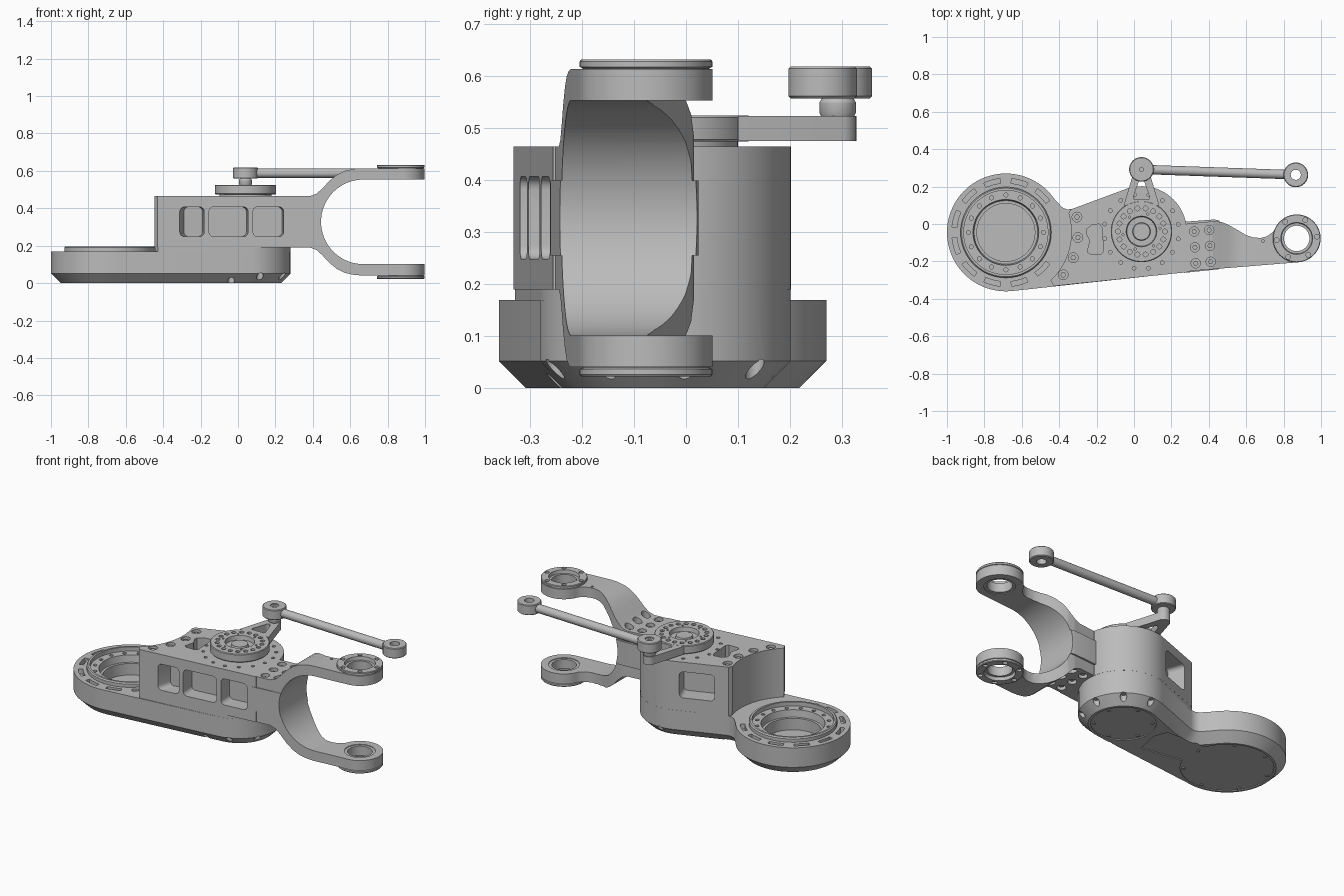
import bpy, bmesh
from math import radians, sin, cos, pi
from mathutils import Matrix, Vector

cube = bpy.data.objects.get("Cube")
if cube:
    bpy.data.objects.remove(cube, do_unlink=True)

grey = bpy.data.materials.new("machined_grey")
grey.use_nodes = True
COLOUR = (0.5, 0.5, 0.5, 1)
grey.diffuse_color = COLOUR
grey.node_tree.nodes["Principled BSDF"].inputs["Base Color"].default_value = COLOUR

BIG, HUB, TIP = (-0.685, -0.045), (0.04, -0.04), (0.87, -0.077)
PIN, FAR = (0.04, 0.292), (0.865, 0.263)
SLOPE = radians(6)


def polar(c, r, deg):
    return (c[0] + r * cos(radians(deg)), c[1] + r * sin(radians(deg)))


def arc(c, r, a, b, n=24):
    return [polar(c, r, a + (b - a) * i / n) for i in range(n + 1)]


def circle(c, r, n=32):
    return [polar(c, r, 360 * i / n) for i in range(n)]


def prism(bm, pts, z0, z1, matrix=None, chamfer=0):
    """Extrude an outline; optionally chamfer its lower rim."""
    lo = [bm.verts.new((x, y, z0)) for x, y in pts]
    hi = [bm.verts.new((x, y, z1)) for x, y in pts]
    n = len(pts)
    faces = [bm.faces.new(lo), bm.faces.new(hi)]
    faces += [bm.faces.new((lo[i], lo[(i + 1) % n], hi[(i + 1) % n], hi[i])) for i in range(n)]
    bmesh.ops.recalc_face_normals(bm, faces=faces)
    if matrix:
        bmesh.ops.transform(bm, matrix=matrix, verts=lo + hi)
    if chamfer:
        bmesh.ops.bevel(bm, geom=list(faces[0].edges), offset=chamfer, segments=1,
                        affect='EDGES', clamp_overlap=False)
    return lo, hi


def finish(bm, name):
    mesh = bpy.data.meshes.new(name)
    bm.to_mesh(mesh)
    bm.free()
    mesh.materials.append(grey)
    ob = bpy.data.objects.new(name, mesh)
    bpy.context.collection.objects.link(ob)
    return ob


def part(name, pts, z0, z1, **kw):
    bm = bmesh.new()
    prism(bm, pts, z0, z1, **kw)
    return finish(bm, name)


def lathe(name, profile, c):
    """Revolve a closed (radius, height) profile around a vertical axis."""
    bm = bmesh.new()
    n, k = 48, len(profile)
    rings = [[bm.verts.new((*polar(c, r, 360 * i / n), z)) for r, z in profile] for i in range(n)]
    for i in range(n):
        a, b = rings[i], rings[(i + 1) % n]
        for j in range(k):
            bm.faces.new((a[j], b[j], b[(j + 1) % k], a[(j + 1) % k]))
    bmesh.ops.remove_doubles(bm, verts=bm.verts, dist=1e-5)
    bmesh.ops.recalc_face_normals(bm, faces=bm.faces)
    return finish(bm, name)


def boolean(ob, bm, operation='DIFFERENCE'):
    cutter = finish(bm, "cutter")
    mod = ob.modifiers.new("cut", 'BOOLEAN')
    mod.operation, mod.solver, mod.object = operation, 'EXACT', cutter
    bpy.context.view_layer.objects.active = ob
    bpy.ops.object.modifier_apply(modifier=mod.name)
    bpy.data.objects.remove(cutter, do_unlink=True)


def drill(ob, centres, r, z0, z1, n=16):
    bm = bmesh.new()
    for c in centres:
        prism(bm, circle(c, r, n), z0, z1)
    boolean(ob, bm)


def bolt_ring(c, r, count, start=0):
    return [polar(c, r, start + 360 * i / count) for i in range(count)]


def rounded(w, h, r=0.025):
    return [p for i, (sx, sy) in enumerate(((1, 1), (-1, 1), (-1, -1), (1, -1)))
            for p in arc((sx * (w / 2 - r), sy * (h / 2 - r)), r, 90 * i, 90 * i + 90, 5)]


# Lower housing with chamfered underside
neck = [(-0.33, 0.08), (-0.36, 0.078), (-0.385, 0.09)]
base = part("base_housing", arc(HUB, 0.242, -84, 110) + neck + arc(BIG, 0.315, 35, 276, 48),
            0, 0.17, chamfer=0.052)
drill(base, [BIG], 0.24, 0.06, 0.3, 48)
slots = bmesh.new()
for i in range(10):
    a = 45 + 30 * i
    prism(slots, arc(BIG, 0.289, a - 9, a + 9, 8) + arc(BIG, 0.264, a + 9, a - 9, 8), 0.14, 0.2)
boolean(base, slots)
drill(base, [polar(HUB, 0.225, a) for a in (-110, -70, -30, 10, 50, 90)], 0.018, -0.1, 0.055)

# Shallow cover recesses and their screws under the housing
covers = bmesh.new()
prism(covers, circle(HUB, 0.175, 40), -0.05, 0.005)
prism(covers, arc(BIG, 0.25, 22, 338, 40) + [(-0.2, -0.18), (-0.17, -0.04), (-0.2, 0.04)], -0.05, 0.005)
boolean(base, covers)
screws = bmesh.new()
for c in bolt_ring(HUB, 0.155, 6, 20) + bolt_ring(BIG, 0.232, 7, 60):
    prism(screws, circle(c, 0.01, 12), 0.001, 0.02)
finish(screws, "cover_screws")

# Large bearing ring
ring = lathe("bearing_ring", [(0.243, 0.05), (0.243, 0.19), (0.237, 0.197), (0.225, 0.197),
                              (0.225, 0.172), (0.176, 0.172), (0.17, 0.13), (0.155, 0.13),
                              (0.155, 0.05)], BIG)
drill(ring, bolt_ring(BIG, 0.2, 16), 0.011, 0.15, 0.2, 12)

# Upper block, with a thin joint line above the housing
side = [(-0.43, -0.332), (0.3, -0.256), (0.281, 0)]
outline = side + arc(HUB, 0.242, 10, 110) + [(-0.34, 0.077)] + arc(BIG, 0.35, 17, -47)
part("joint_layer", [(x * 0.997, y * 0.997) for x, y in outline[3:] + [(-0.43, -0.33)]
                     + arc(HUB, 0.242, -84, 0)], 0.16, 0.19)
block = part("upper_block", outline, 0.19, 0.465)
for x, w, taper in ((-0.265, 0.17, 0.07), (-0.053, 0.215, 0.01), (0.16, 0.17, 0.01)):
    bm = bmesh.new()
    place = Matrix.Translation((x, -0.283 + 0.104 * (x - 0.04), 0.328)) \
        @ Matrix.Rotation(SLOPE, 4, 'Z') @ Matrix.Rotation(pi / 2, 4, 'X')
    lo, hi = prism(bm, rounded(w, 0.158), -0.09, 0.1, matrix=place)
    for v in lo:
        if v.co.x < x:
            v.co.x += taper
    boolean(block, bm)
back = bmesh.new()
prism(back, rounded(0.2, 0.158), -0.1, 0.08, matrix=Matrix.Translation((-0.17, 0.138, 0.328))
      @ Matrix.Rotation(radians(20.5), 4, 'Z') @ Matrix.Rotation(-pi / 2, 4, 'X'))
boolean(block, back)
well = bmesh.new()
prism(well, [(-0.25, -0.15), (-0.235, -0.16), (-0.175, -0.16), (-0.163, -0.145), (-0.172, -0.02),
             (-0.185, 0), (-0.225, -0.005), (-0.255, -0.03), (-0.255, -0.05), (-0.235, -0.09)], 0.3, 0.6)
boolean(block, well)
corners = [(-0.305, 0.037), (-0.3, -0.072), (-0.325, -0.18), (-0.378, -0.272)]
drill(block, corners, 0.026, 0.44, 0.5, 20)
drill(block, bolt_ring(HUB, 0.2, 16, 11), 0.01, 0.45, 0.5, 12)
bolts = bmesh.new()
for c in corners:
    prism(bolts, circle(c, 0.015, 6), 0.43, 0.455)
finish(bolts, "block_bolts")

# Fork: side profile intersected with the plan outline
MID = 0.3275
bow = (0.67, MID)
curve = [(0.26, 0.465), (0.385, 0.465), (0.42, 0.478), (0.45, 0.505), (0.49, 0.548),
         (0.53, 0.58), (0.57, 0.6), (0.62, 0.611), (0.66, 0.614), (1.1, 0.614)]
mirrored = [(x, 2 * MID - z) for x, z in reversed(curve)]
opening = [(1.2, MID - 0.226)] + arc(bow, 0.226, 270, 90, 36) + [(1.2, MID + 0.226)]
profile = mirrored + curve + [(1.1, MID + 0.226)] + opening[-2:0:-1] + [(1.1, MID - 0.226)]
upright = Matrix.Rotation(pi / 2, 4, 'X')
fork = part("fork", profile, -0.5, 0.5, matrix=upright)
rear = [(0.74, -0.045), (0.71, -0.066), (0.68, -0.074), (0.64, -0.073), (0.6, -0.06),
        (0.55, -0.03), (0.5, -0.002), (0.47, 0.01), (0.43, 0.015), (0.27, 0)]
plan = bmesh.new()
prism(plan, [(0.27, -0.254)] + arc(TIP, 0.128, -84, 160, 36) + rear, -0.2, 1)
boolean(fork, plan, 'INTERSECT')
drill(fork, [TIP], 0.085, -0.2, 1, 40)
grid = [(0.322 + 0.004 * i + 0.08 * j, -0.04 - 0.085 * i + 0.008 * j) for i in range(3) for j in range(2)]
drill(fork, grid, 0.025, 0.435, 0.7, 20)
drill(fork, grid, 0.025, 0, 0.22, 20)
drill(fork, [(0.69, -0.09)], 0.007, 0.59, 0.7, 10)
studs = bmesh.new()
for c in grid:
    for z in (0.43, 0.2):
        prism(studs, circle(c, 0.014, 6), z, z + 0.02)
finish(studs, "fork_bolts")

# Web joining the fork to the block
web = part("fork_web", [(0.27, -0.261), (0.5, -0.237), (0.5, 0.004), (0.46, 0.018),
                        (0.43, 0.024), (0.27, 0.012)], 0.255, 0.4)
hollow = bmesh.new()
prism(hollow, opening, -0.5, 0.5, matrix=upright)
boolean(web, hollow)

# Fork bearing caps, mirrored above and below
for label, s in (("upper", 1), ("lower", -1)):
    cap = lathe(label + "_fork_cap", [(r, MID + s * z) for r, z in (
        (0.086, 0.23), (0.086, 0.282), (0.122, 0.282), (0.122, 0.288), (0.128, 0.291),
        (0.128, 0.301), (0.125, 0.305), (0.085, 0.305), (0.082, 0.285), (0.068, 0.285),
        (0.068, 0.23))], TIP)
    ends = sorted((MID + s * 0.293, MID + s * 0.35))
    drill(cap, bolt_ring(TIP, 0.108, 6, 5), 0.013, *ends, 14)

# Rotating hub and its crank arm
hub = lathe("hub_disc", [(0, 0.46), (0.14, 0.46), (0.14, 0.475), (0.16, 0.475), (0.164, 0.479),
                         (0.164, 0.521), (0.16, 0.525), (0.082, 0.525), (0.078, 0.5),
                         (0.048, 0.5), (0.045, 0.515), (0, 0.515)], HUB)
drill(hub, bolt_ring(HUB, 0.125, 18), 0.013, 0.5, 0.6, 12)
drill(hub, bolt_ring(HUB, 0.1, 6, 10), 0.006, 0.51, 0.6, 8)
arm = part("crank_arm", [(-0.055, 0.1), (0.135, 0.1)] + arc(PIN, 0.036, 18, 162, 12), 0.476, 0.524)
gap = bmesh.new()
prism(gap, [(0, 0.132), (0.08, 0.132), (0.084, 0.142), (0.053, 0.232), (0.04, 0.243),
            (0.027, 0.232), (-0.004, 0.142)], 0.4, 0.6)
boolean(arm, gap)

# Pin and push rod with an eye at each end
lathe("crank_pin", [(0, 0.52), (0.03, 0.52), (0.035, 0.53), (0.035, 0.55), (0.028, 0.562), (0, 0.562)], PIN)
for label, c, bore in (("near", PIN, 0.024), ("far", FAR, 0.027)):
    lathe(label + "_rod_eye", [(bore, 0.558), (0.062, 0.558), (0.066, 0.562), (0.066, 0.615),
                               (0.062, 0.619), (bore, 0.619)], c)
lathe("pin_head", [(0, 0.555), (0.024, 0.555), (0.024, 0.612), (0.01, 0.612), (0.01, 0.6), (0, 0.6)], PIN)
a, b = Vector((*PIN, 0.588)), Vector((*FAR, 0.588))
aim = (b - a).to_track_quat('Z', 'Y').to_matrix().to_4x4()
part("push_rod", circle((0, 0), 0.025, 24), 0.05, (b - a).length - 0.05,
     matrix=Matrix.Translation(a) @ aim)

# Smooth round surfaces while keeping machined edges crisp
bpy.ops.object.select_all(action='DESELECT')
for ob in bpy.context.scene.objects:
    if ob.type == 'MESH':
        ob.select_set(True)
        bpy.context.view_layer.objects.active = ob
bpy.ops.object.shade_smooth_by_angle(angle=radians(30))
